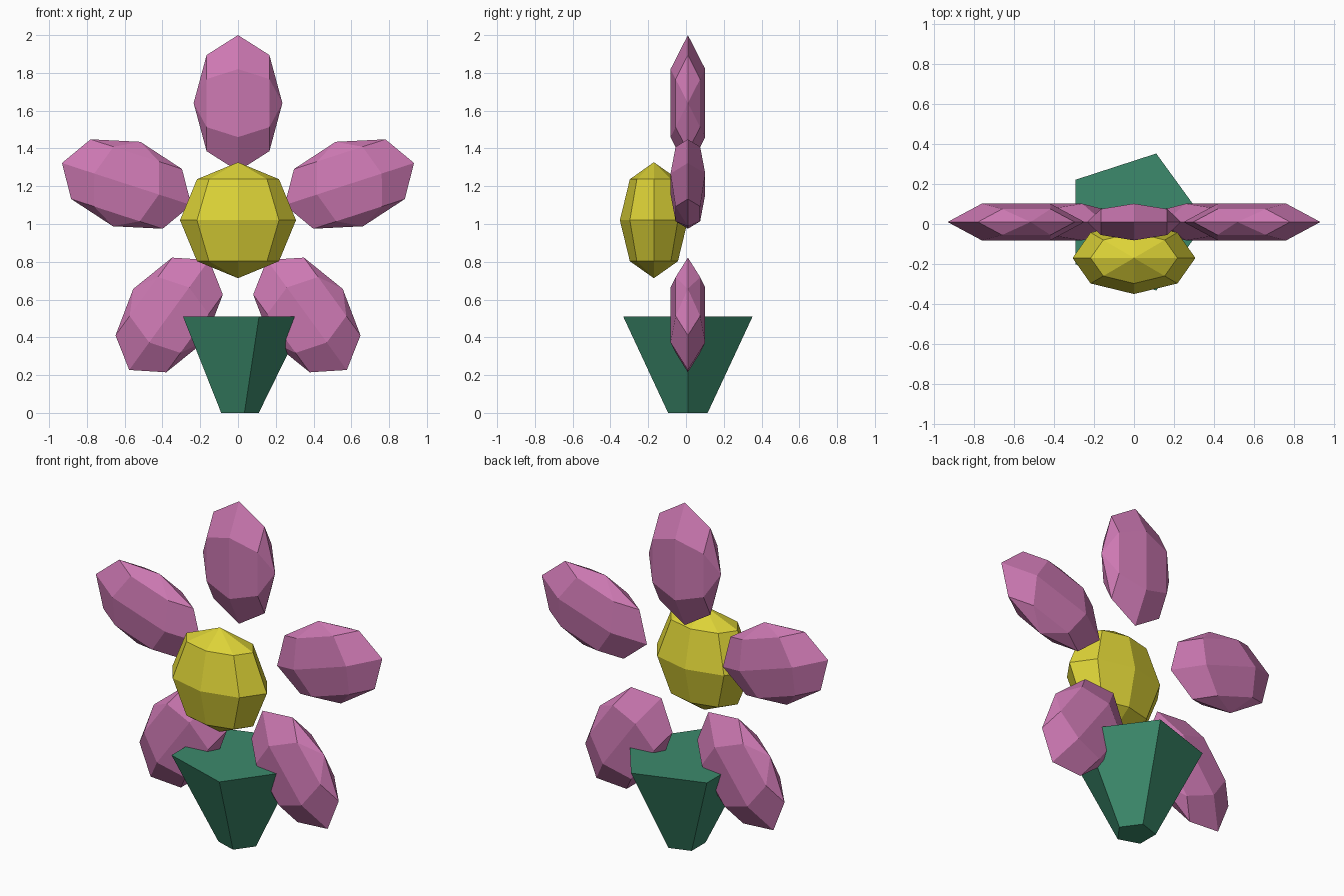
import bpy, bmesh
from math import radians, sin, cos
from mathutils import Matrix, Vector

cube = bpy.data.objects.get("Cube")
if cube:
    bpy.data.objects.remove(cube)


def make_material(name, rgb):
    mat = bpy.data.materials.new(name)
    mat.use_nodes = True
    mat.diffuse_color = (*rgb, 1)
    mat.node_tree.nodes["Principled BSDF"].inputs["Base Color"].default_value = (*rgb, 1)
    return mat


def add_part(name, bm, transform, mat):
    bm.transform(transform)
    bmesh.ops.recalc_face_normals(bm, faces=bm.faces)
    mesh = bpy.data.meshes.new(name)
    bm.to_mesh(mesh)
    bm.free()
    mesh.materials.append(mat)
    obj = bpy.data.objects.new(name, mesh)
    bpy.context.collection.objects.link(obj)
    return obj


pink = make_material("petal_pink", (0.61, 0.19, 0.45))
yellow = make_material("center_yellow", (0.72, 0.65, 0.038))
green = make_material("pot_green", (0.045, 0.255, 0.15))

MID_Y = 0.01
HUB_Z = 1.02

# Tapered five-sided pot with one corner toward the left side
bm = bmesh.new()
bmesh.ops.create_cone(bm, cap_ends=True, segments=5, radius1=0.11, radius2=0.36, depth=0.51)
add_part("pot", bm,
         Matrix.Translation((0, MID_Y, 0.255)) @ Matrix.Rotation(radians(-90), 4, 'Z'), green)

# Faceted flower center, flattened front to back
bm = bmesh.new()
bmesh.ops.create_uvsphere(bm, u_segments=8, v_segments=4, radius=1)
add_part("flower_center", bm,
         Matrix.Translation((0, -0.17, HUB_Z)) @ Matrix.Diagonal((0.307, 0.18, 0.307, 1)), yellow)

# Five faceted petals around the center, each with its poles at the sides
lay_sideways = Matrix(((0, 0, 1, 0), (1, 0, 0, 0), (0, 1, 0, 0), (0, 0, 0, 1)))
names = ("top_petal", "upper_left_petal", "lower_left_petal",
         "lower_right_petal", "upper_right_petal")
for i, name in enumerate(names):
    angle = radians(72 * i)
    spot = Vector((0.62 * sin(angle), MID_Y, HUB_Z + 0.62 * cos(angle)))
    bm = bmesh.new()
    bmesh.ops.create_uvsphere(bm, u_segments=6, v_segments=4, radius=1)
    add_part(name, bm,
             Matrix.Translation(spot) @ Matrix.Rotation(angle, 4, 'Y')
             @ Matrix.Diagonal((0.235, 0.106, 0.36, 1)) @ lay_sideways, pink)
